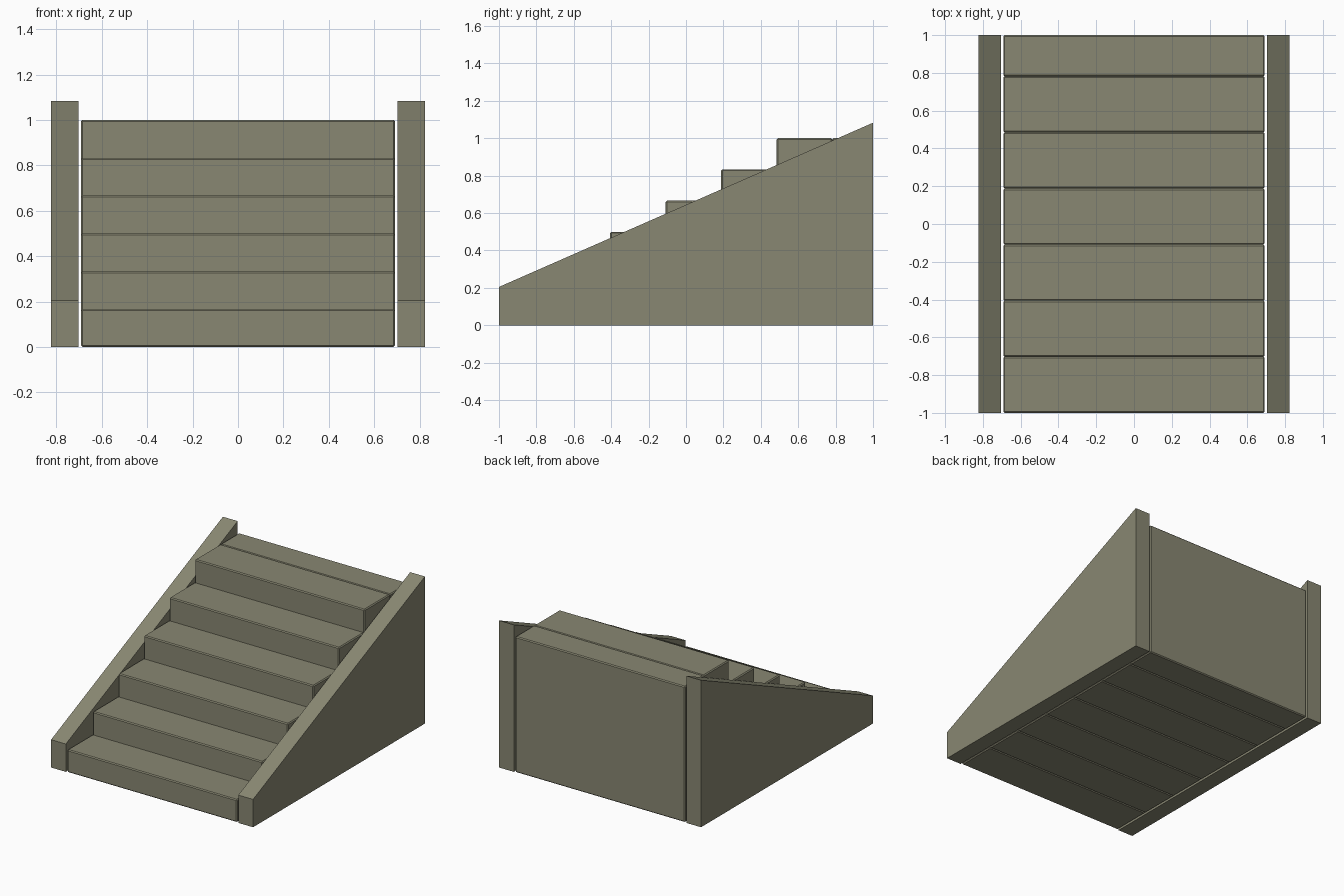
import bpy
import bmesh

cube = bpy.data.objects.get("Cube")
if cube:
    bpy.data.objects.remove(cube, do_unlink=True)

# One olive grey stone colour
stone = bpy.data.materials.new("olive_grey_stone")
stone.use_nodes = True
colour = (0.25, 0.245, 0.17, 1)
stone.diffuse_color = colour
stone.node_tree.nodes["Principled BSDF"].inputs["Base Color"].default_value = colour


def extrude_profile(name, profile, x0, x1, chamfer=0):
    """Extrude a (y, z) profile along x, optionally chamfering the edges."""
    bm = bmesh.new()
    face = bm.faces.new([bm.verts.new((x0, y, z)) for y, z in profile])
    moved = bmesh.ops.extrude_face_region(bm, geom=[face])["geom"]
    for v in moved:
        if isinstance(v, bmesh.types.BMVert):
            v.co.x = x1
    if chamfer:
        bmesh.ops.bevel(bm, geom=list(bm.edges), offset=chamfer,
                        segments=1, affect='EDGES')
    bmesh.ops.recalc_face_normals(bm, faces=bm.faces)
    mesh = bpy.data.meshes.new(name)
    bm.to_mesh(mesh)
    bm.free()
    mesh.materials.append(stone)
    obj = bpy.data.objects.new(name, mesh)
    bpy.context.collection.objects.link(obj)
    return obj


# Step blocks, each standing on the ground; the last is a landing level with the sixth
DEPTH = 0.297
RISE = 1 / 6
for i in range(7):
    front = -1 + i * DEPTH
    back = min(front + DEPTH, 1)
    top = min(i + 1, 6) * RISE
    name = "landing_block" if i == 6 else f"step_{i + 1}"
    extrude_profile(name, [(front, 0), (back, 0), (back, top), (front, top)],
                    -0.692, 0.692, chamfer=0.007)

# Sloping side walls
wall = [(-1, 0), (1, 0), (1, 1.083), (-1, 0.205)]
for side, s in (("left", 1), ("right", -1)):
    extrude_profile(f"{side}_side_wall", wall, s * 0.703, s * 0.823)
